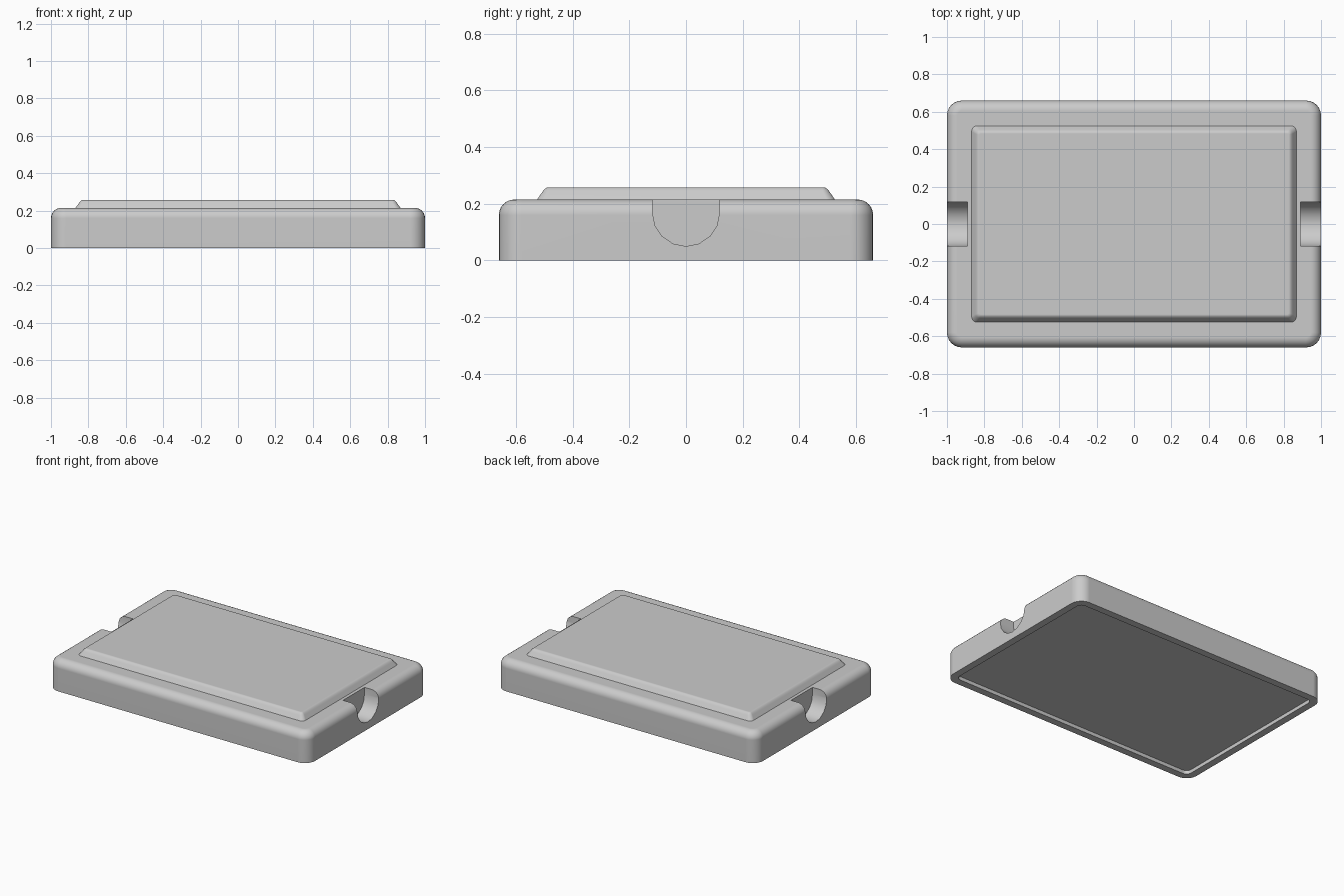
import bpy, bmesh, math

if "Cube" in bpy.data.objects:
    bpy.data.objects.remove(bpy.data.objects["Cube"])


def rounded_rect(hx, hy, r, steps=6):
    pts = []
    for q, (sx, sy) in enumerate(((1, 1), (-1, 1), (-1, -1), (1, -1))):
        for i in range(steps + 1):
            a = math.pi / 2 * (q + i / steps)
            pts.append((sx * (hx - r) + r * math.cos(a), sy * (hy - r) + r * math.sin(a)))
    return pts


def make_object(name, bm):
    bmesh.ops.recalc_face_normals(bm, faces=bm.faces)
    me = bpy.data.meshes.new(name)
    bm.to_mesh(me)
    bm.free()
    ob = bpy.data.objects.new(name, me)
    bpy.context.collection.objects.link(ob)
    return ob


def loft(name, loops):
    """Skin a stack of equal-length 3D loops and cap both ends."""
    bm = bmesh.new()
    rings = [[bm.verts.new(p) for p in loop] for loop in loops]
    n = len(rings[0])
    for a, b in zip(rings, rings[1:]):
        for i in range(n):
            j = (i + 1) % n
            bm.faces.new((a[i], a[j], b[j], b[i]))
    bm.faces.new(rings[0])
    bm.faces.new(rings[-1])
    return make_object(name, bm)


def slab(name, hx, hy, profile):
    """Rounded slab from a profile of (inset, z, corner radius)."""
    return loft(name, [[(x, y, z) for x, y in rounded_rect(hx - d, hy - d, r)]
                       for d, z, r in profile])


def activate(ob):
    bpy.ops.object.select_all(action='DESELECT')
    ob.select_set(True)
    bpy.context.view_layer.objects.active = ob


def smooth(ob):
    activate(ob)
    bpy.ops.object.shade_smooth_by_angle(angle=math.radians(30))
    ob.modifiers.new("flat_normals", 'WEIGHTED_NORMAL').keep_sharp = True


# Case: shallow recess underneath, straight walls, filleted top edge
H, F, R = 0.215, 0.055, 0.08
profile = [(0.05, 0.025, 0.035), (0.05, 0, 0.035), (0, 0, R)]
for i in range(7):
    a = math.pi / 2 * i / 6
    d = F * (1 - math.cos(a))
    profile.append((d, H - F + F * math.sin(a), R - d))
case = slab("case", 1.0, 0.66, profile)

# U-shaped notches at both ends
W, CZ = 0.118, 0.168
section = [(W, 0.3)] + [(W * math.cos(t), CZ - W * math.sin(t))
                        for t in (math.pi * i / 8 for i in range(9))] + [(-W, 0.3)]
for side in (-1, 1):
    cutter = loft("notch_cutter", [[(side * x, y, z) for y, z in section] for x in (0.89, 1.1)])
    cutter.hide_render = True
    mod = case.modifiers.new("notch", 'BOOLEAN')
    mod.operation = 'DIFFERENCE'
    mod.solver = 'EXACT'
    mod.object = cutter
    activate(case)
    bpy.ops.object.modifier_apply(modifier=mod.name)
    bpy.data.objects.remove(cutter)
smooth(case)

# Raised panel: sloped sides with a softened top edge
panel = slab("raised_panel", 0.868, 0.525, [
    (0, H - 0.005, 0.03), (0, H, 0.03), (0.018, 0.241, 0.024), (0.023, 0.248, 0.020),
    (0.029, 0.2535, 0.016), (0.035, 0.257, 0.012), (0.042, 0.258, 0.008)])
smooth(panel)
